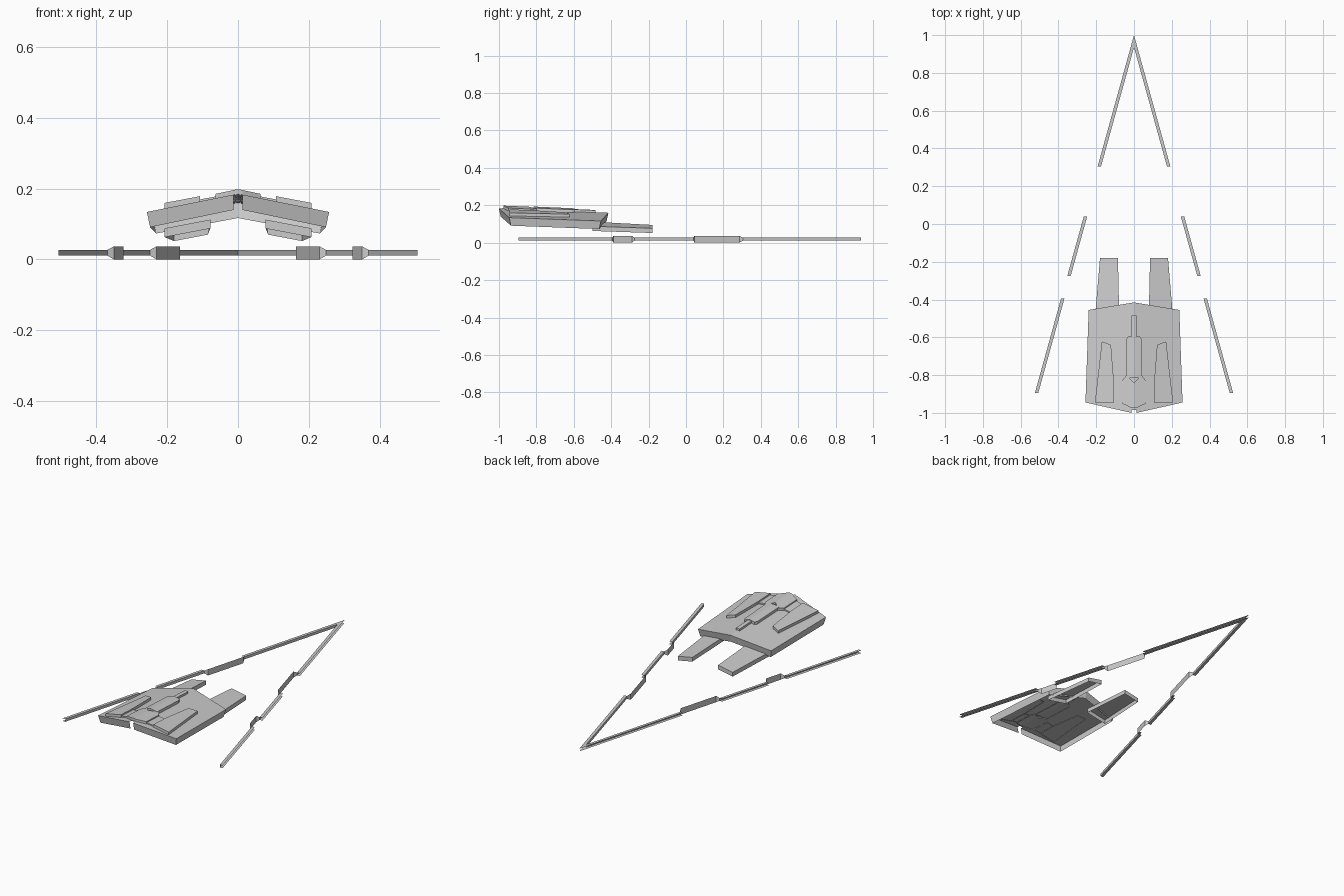
import bpy

if "Cube" in bpy.data.objects:
    bpy.data.objects.remove(bpy.data.objects["Cube"])


def make(name, verts, faces):
    """Half of a part (x >= 0), mirrored across the centreline."""
    me = bpy.data.meshes.new(name)
    me.from_pydata(verts, [], faces)
    ob = bpy.data.objects.new(name, me)
    bpy.context.collection.objects.link(ob)
    mod = ob.modifiers.new("mirror", 'MIRROR')
    mod.use_clip = True
    mod.merge_threshold = 0.0005
    return ob


def hull(x, y):
    """Sloping folded roof of the upper hull."""
    return 0.16 - 0.043 * (y + 0.415) - 0.19 * x


def prong(x, y):
    return 0.095 - 0.19 * (x - 0.085) - 0.05 * (y + 0.18)


def cap(name, pts, surf, top, bottom, inset=0.0, skip=()):
    """Top plate following a sloped surface, with walls hanging from its outline."""
    n = len(pts)
    cy = sum(p[1] for p in pts) / n
    v = [(x, y, surf(x, y) + top) for x, y in pts]
    for x, y in pts:
        bx = max(0.0, x - inset) if x > 0.05 else x
        by = y + (inset if y < cy else -inset)
        v.append((bx, by, surf(x, y) + bottom))
    f = [tuple(reversed(range(n)))]
    for i in range(n):
        j = (i + 1) % n
        if i in skip or (pts[i][0] == 0 and pts[j][0] == 0):
            continue
        f.append((i, j, n + j, n + i))
    return make(name, v, f)


# Main hull plate with hanging skirt, notched at the rear centre
cap("hull_plate",
    [(0, -.415), (.24, -.455), (.257, -.945), (.012, -1.0), (.012, -.985), (0, -.985)],
    hull, 0, -.043, inset=.009, skip=(3, 4))

# Forward prongs
cap("forward_prong", [(.085, -.18), (.18, -.18), (.207, -.5), (.078, -.5)],
    prong, 0, -.025)

# Raised panels on the roof
cap("side_panel",
    [(.122, -.64), (.17, -.622), (.207, -.945), (.107, -.945), (.107, -.83)],
    hull, .016, -.002)
cap("panel_link", [(.06, -.83), (.107, -.83), (.107, -.94), (.06, -.945)],
    hull, .007, -.002)
cap("rear_block", [(0, -.84), (.04, -.8), (.063, -.83), (.063, -.95), (.012, -.975), (0, -.975)],
    hull, .014, -.002)
cap("centre_block", [(0, -.595), (.032, -.595), (.04, -.61), (.04, -.815), (0, -.815)],
    hull, .016, -.002)
cap("centre_nose", [(0, -.485), (.012, -.485), (.012, -.6), (0, -.6)],
    hull, .012, -.002)


# Edge trench: outward-open channels joined by taller recessed walls
def outer(y):
    return .277 * (1 - y)


W, LO, HI = .018, .011, .027
channels = [(1.0, .305), (.04, -.275), (-.395, -.895)]
for k, (y0, y1) in enumerate(channels):
    i0, i1 = (0, outer(y0) - W), (y1, outer(y1) - W)
    inner0 = (0, 1 - W / .277) if k == 0 else (outer(y0) - W, y0)
    plan = [(outer(y0), y0), (outer(y1), y1), (outer(y1) - W, y1), inner0]
    v = [(x, y, z) for z in (LO, HI) for x, y in plan]
    make(f"trench_channel_{k + 1}", v,
         [(0, 1, 2, 3), (7, 6, 5, 4), (3, 2, 6, 7)])

for k, (ya, yb, yc, yd) in enumerate([(.305, .285, .045, .04),
                                      (-.275, -.29, -.388, -.395)]):
    R = .0345
    path = [(outer(ya) - W, ya, LO, HI), (outer(yb) - R, yb, 0, .037),
            (outer(yc) - R, yc, 0, .037), (outer(yd) - W, yd, LO, HI)]
    v = [(x, y, z) for x, y, lo, hi in path for z in (lo, hi)]
    make(f"trench_recess_{k + 1}", v,
         [(2 * i, 2 * i + 2, 2 * i + 3, 2 * i + 1)[::1] for i in range(3)])
